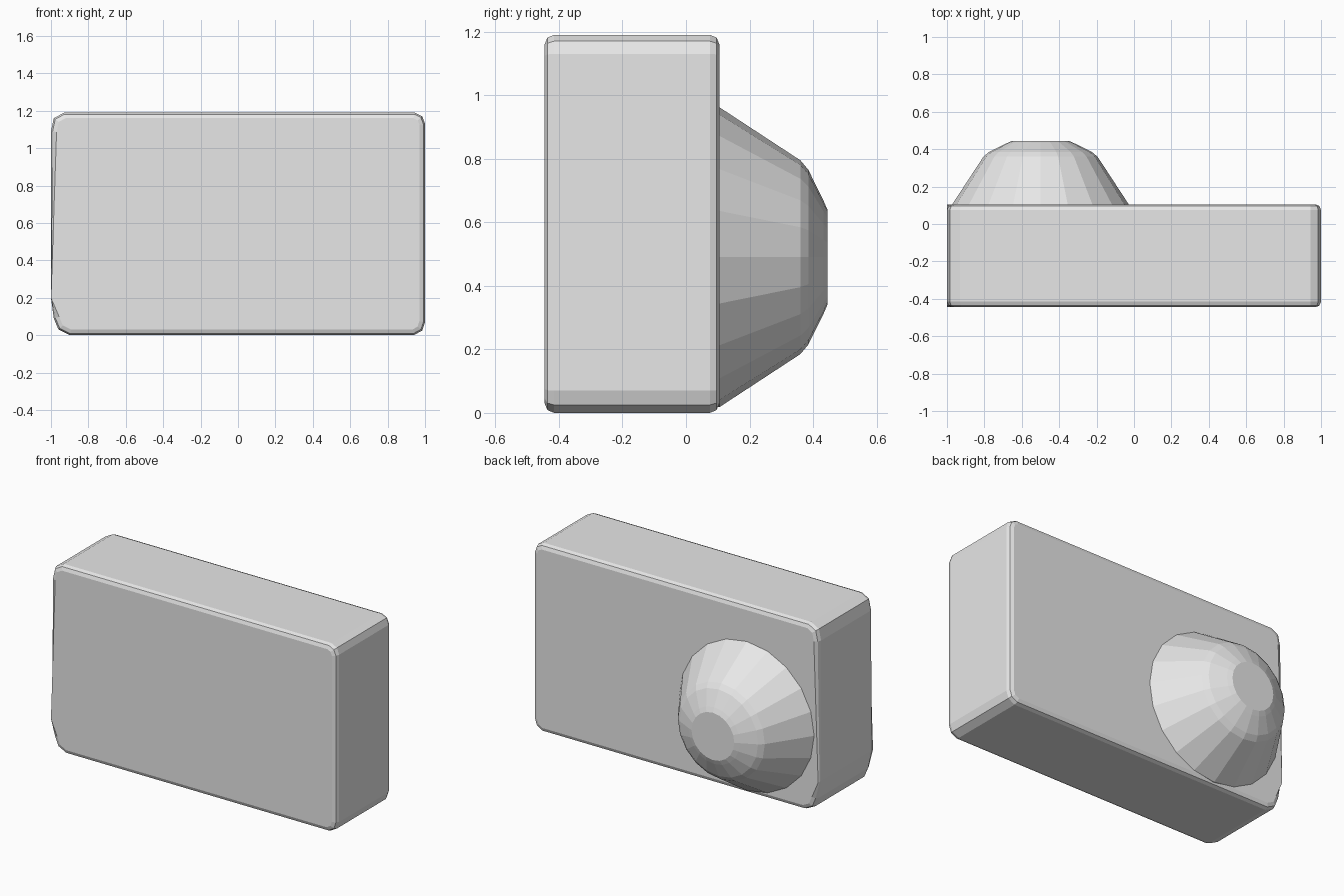
import bpy, bmesh, math

cube = bpy.data.objects.get("Cube")
if cube:
    bpy.data.objects.remove(cube, do_unlink=True)

grey = bpy.data.materials.new("plain_grey")
grey.use_nodes = True
colour = (0.8, 0.8, 0.8, 1)
grey.diffuse_color = colour
grey.node_tree.nodes["Principled BSDF"].inputs["Base Color"].default_value = colour


def make_object(name, bm):
    bmesh.ops.recalc_face_normals(bm, faces=bm.faces)
    mesh = bpy.data.meshes.new(name)
    bm.to_mesh(mesh)
    bm.free()
    mesh.materials.append(grey)
    obj = bpy.data.objects.new(name, mesh)
    bpy.context.collection.objects.link(obj)
    return obj


def loft(bm, rings):
    """Join equal-length rings of points into a capped solid."""
    rows = [[bm.verts.new(p) for p in ring] for ring in rings]
    for a, b in zip(rows, rows[1:]):
        for i in range(len(a)):
            j = (i + 1) % len(a)
            bm.faces.new((a[i], a[j], b[j], b[i]))
    return [bm.faces.new(rows[0]), bm.faces.new(rows[-1])]


# Block: rounded outline in x and z, with softened front and back rims
FRONT, BACK = -0.445, 0.105
outline = [(-1, 0.2), (-0.985, 0.09), (-0.96, 0.03), (-0.9, 0),
           (0.94, 0), (0.985, 0.025), (1, 0.07),
           (1, 1.13), (0.985, 1.17), (0.945, 1.19),
           (-0.93, 1.19), (-0.985, 1.16), (-1, 1.09)]
bm = bmesh.new()
caps = loft(bm, [[(x, y, z) for x, z in outline] for y in (FRONT, BACK)])
rims = [e for f in caps for e in f.edges]
bmesh.ops.bevel(bm, geom=rims, offset=0.03, segments=2, profile=0.5,
                affect='EDGES', clamp_overlap=True)
block = make_object("block", bm)
for p in block.data.polygons:
    p.use_smooth = False

# Knob: faceted blunt cone on the back, as (radius, y) rings
SIDES = 20
profile = [(0.465, 0.06), (0.472, 0.105), (0.305, 0.36), (0.275, 0.385),
           (0.18, 0.432), (0.15, 0.445)]
bm = bmesh.new()
loft(bm, [[(-0.5 + r * math.cos(math.tau * i / SIDES), y,
            0.49 + r * math.sin(math.tau * i / SIDES)) for i in range(SIDES)]
          for r, y in profile])
make_object("back_knob", bm)
